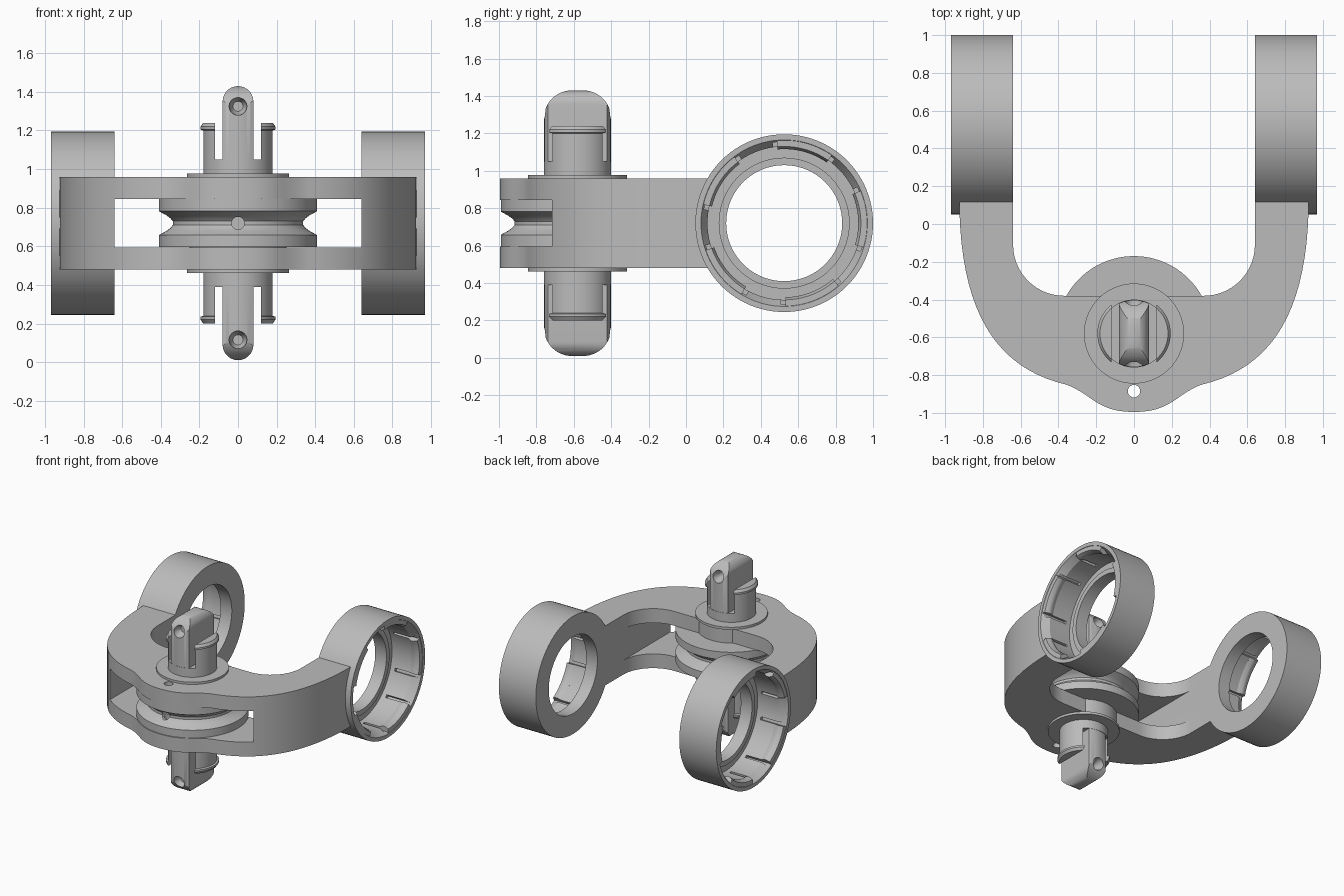
import bpy
import bmesh
from math import sin, cos, pi, radians, sqrt
from mathutils import Vector, Matrix

cube = bpy.data.objects.get("Cube")
if cube:
    bpy.data.objects.remove(cube, do_unlink=True)

MID = 0.72        # height of the horizontal symmetry plane
PIN_Y = -0.58     # vertical pivot axis
RING_Y = 0.525    # horizontal ring axis

grey = bpy.data.materials.new("light_grey")
grey.use_nodes = True
colour = (0.5, 0.5, 0.5, 1)
grey.diffuse_color = colour
grey.node_tree.nodes["Principled BSDF"].inputs["Base Color"].default_value = colour


# ---- helpers: every mesh is local to the middle plane ----
def make(name, bm):
    bmesh.ops.recalc_face_normals(bm, faces=bm.faces)
    mesh = bpy.data.meshes.new(name)
    bm.to_mesh(mesh)
    bm.free()
    mesh.materials.append(grey)
    ob = bpy.data.objects.new(name, mesh)
    ob.location.z = MID
    bpy.context.collection.objects.link(ob)
    return ob


def lathe(name, profile, frame, start=0, sweep=2 * pi, steps=72):
    """Turn a closed (radius, height) profile about the local z of frame."""
    bm = bmesh.new()
    full = sweep > 6.28
    rows = []
    for i in range(steps if full else steps + 1):
        a = start + sweep * i / steps
        rows.append([bm.verts.new(frame @ Vector((r * cos(a), r * sin(a), h)))
                     for r, h in profile])
    n = len(profile)
    for i in range(steps):
        p, q = rows[i], rows[(i + 1) % len(rows)]
        for j in range(n):
            k = (j + 1) % n
            bm.faces.new((p[j], q[j], q[k], p[k]))
    if not full:
        bm.faces.new(rows[0])
        bm.faces.new(rows[-1])
    bmesh.ops.remove_doubles(bm, verts=bm.verts, dist=1e-5)
    return make(name, bm)


def prism(name, outline, depth, place):
    """Extrude a 2D outline; place(u, v, d) gives the 3D point."""
    bm = bmesh.new()
    low = [bm.verts.new(place(u, v, depth[0])) for u, v in outline]
    high = [bm.verts.new(place(u, v, depth[1])) for u, v in outline]
    bm.faces.new(low)
    bm.faces.new(high)
    for i in range(len(low)):
        j = (i + 1) % len(low)
        bm.faces.new((low[i], low[j], high[j], high[i]))
    return make(name, bm)


def box(lo, hi):
    bm = bmesh.new()
    lo, hi = Vector(lo), Vector(hi)
    bmesh.ops.create_cube(bm, size=1, matrix=Matrix.Translation((lo + hi) / 2)
                          @ Matrix.Diagonal((*(hi - lo), 1)))
    return make("cutter", bm)


def rod(r, h0, h1, frame, steps=32):
    return lathe("cutter", [(0, h0), (r, h0), (r, h1), (0, h1)], frame, steps=steps)


def apply(ob, mod):
    bpy.context.view_layer.objects.active = ob
    bpy.ops.object.modifier_apply(modifier=mod.name)


def boolean(ob, operation, *cutters):
    for c in cutters:
        mod = ob.modifiers.new("cut", 'BOOLEAN')
        mod.operation, mod.object, mod.solver = operation, c, 'EXACT'
        apply(ob, mod)
        bpy.data.objects.remove(c, do_unlink=True)


def mirror(ob, axis):
    mod = ob.modifiers.new("mirror", 'MIRROR')
    mod.use_axis = [axis == i for i in range(3)]
    mod.use_mirror_merge = False
    apply(ob, mod)


def bezier(a, b, c, d, n=20):
    pts = []
    for i in range(n):
        t = i / n
        s = 1 - t
        pts.append(tuple(s**3 * p + 3 * s * s * t * q + 3 * s * t * t * r + t**3 * w
                         for p, q, r, w in zip(a, b, c, d)))
    return pts


def arc(cx, cy, r, a0, a1, n=14):
    return [(cx + r * cos(radians(a0 + (a1 - a0) * i / n)),
             cy + r * sin(radians(a0 + (a1 - a0) * i / n))) for i in range(n + 1)]


pin_axis = Matrix.Translation((0, PIN_Y, 0))
ring_axis = Matrix.Translation((0, RING_Y, 0)) @ Matrix(
    ((0, 0, 1, 0), (1, 0, 0, 0), (0, 1, 0, 0), (0, 0, 0, 1)))
hole_axis = Matrix.Translation((0, -0.885, 0))


def y_axis(z):
    return Matrix.Translation((0, PIN_Y, z)) @ Matrix.Rotation(pi / 2, 4, 'X')


# ---- fork body: curved yoke with a slot for the pulley ----
half = arc(0.37, -0.11, 0.27, -90, 0) + [(0.64, 0.16)]
half += bezier((0.925, 0.14), (0.925, -0.45), (0.74, -0.76), (0.36, -0.85))
half += bezier((0.36, -0.85), (0.22, -0.9), (0.2, -0.995), (0, -0.995))
outline = half + [(0, -0.995)] + [(-x, y) for x, y in reversed(half)]
body = prism("fork_body", outline, (-0.24, 0.24), lambda u, v, d: (u, v, d))
boolean(body, 'DIFFERENCE',
        box((-0.64, -1.2, -0.125), (0.64, 0.3, 0.125)),
        rod(0.46, -1.2, 1.2, ring_axis, 72),
        rod(0.033, -1, 1, hole_axis))

# ---- pulley with a rounded V groove ----
groove = [(0.41, 0.062), (0.37, 0.04), (0.35, 0.025), (0.338, 0.01)]
profile = [(0, 0.124), (0.41, 0.124)] + groove
profile += [(r, -h) for r, h in reversed(profile)]
pulley = lathe("pulley", profile, pin_axis, steps=96)
boolean(pulley, 'DIFFERENCE', rod(0.033, -1, 1, hole_axis),
        rod(0.033, 0.26, 0.6, y_axis(0)))

# ---- hub bosses with thin flanges ----
hub = lathe("hub_flange", [(0, 0.12), (0.25, 0.12), (0.25, 0.238), (0.265, 0.238),
                           (0.265, 0.258), (0, 0.258)], pin_axis)
mirror(hub, 2)

# ---- snap clips either side of the pin ----
clips = lathe("snap_clips", [(0, 0.25), (0.18, 0.25), (0.18, 0.48), (0.194, 0.485),
                             (0.194, 0.5), (0.18, 0.52), (0, 0.52)], pin_axis)
boolean(clips, 'DIFFERENCE', box((-0.12, -1, 0.33), (0.12, 0, 0.7)))
mirror(clips, 2)

# ---- pin blade: rounded from the front and from the side, cross hole at the tip ----
blade = rod(0.178, 0.32, 0.75, pin_axis, 72)
blade.name = "pin_blade"
front = [(-0.08, 0.3), (0.08, 0.3)] + arc(0, 0.63, 0.08, 0, 180)
side = [(-0.2, 0.3), (0.178, 0.3)] + arc(0.03, 0.56, 0.15, 0, 90) \
    + arc(-0.03, 0.56, 0.15, 90, 180) + [(-0.2, 0.5)]
boolean(blade, 'INTERSECT',
        prism("cutter", front, (-1, 0), lambda u, v, d: (u, d, v)),
        prism("cutter", side, (-0.3, 0.3), lambda u, v, d: (d, PIN_Y + u, v)))
boolean(blade, 'DIFFERENCE', rod(0.026, -0.5, 0.5, y_axis(0.605)))
for s in (-1, 1):
    sink = lathe("cutter", [(0, 0.11 * s), (0.026, 0.11 * s), (0.046, 0.15 * s),
                            (0.046, 0.3 * s), (0, 0.3 * s)], y_axis(0.605), steps=32)
    boolean(blade, 'DIFFERENCE', sink)
mirror(blade, 2)

# ---- ring sockets, open to the outside ----
ring = lathe("ring_socket", [(0.475, 0.64), (0.475, 0.97), (0.445, 0.97), (0.41, 0.91),
                             (0.41, 0.72), (0.35, 0.72), (0.35, 0.74), (0.31, 0.74),
                             (0.31, 0.64)], ring_axis, steps=96)
tab_centres = [radians(3 + 72 * i) for i in range(5)]
half_tab = radians(20)
slot = radians(1.6)
for centre in tab_centres:
    for s in (-1, 1):
        a = centre + s * (half_tab + slot)
        boolean(ring, 'DIFFERENCE',
                lathe("cutter", [(0.39, 0.76), (0.435, 0.76), (0.435, 1), (0.39, 1)],
                      ring_axis, a - slot, 2 * slot, 2))
mirror(ring, 0)

# ---- retaining tabs around each socket rim ----
for i, centre in enumerate(tab_centres):
    tab = lathe(f"rim_tab_{i + 1}", [(0.41, 0.89), (0.396, 0.92), (0.396, 0.94),
                                     (0.41, 0.967), (0.452, 0.967), (0.452, 0.89)],
                ring_axis, centre - half_tab, 2 * half_tab, 12)
    mirror(tab, 0)

# ---- smooth curved faces, keep edges sharp ----
for ob in bpy.context.view_layer.objects:
    if ob.type == 'MESH' and grey.name in ob.data.materials:
        bpy.ops.object.select_all(action='DESELECT')
        ob.select_set(True)
        bpy.context.view_layer.objects.active = ob
        bpy.ops.object.shade_smooth_by_angle(angle=radians(30))
